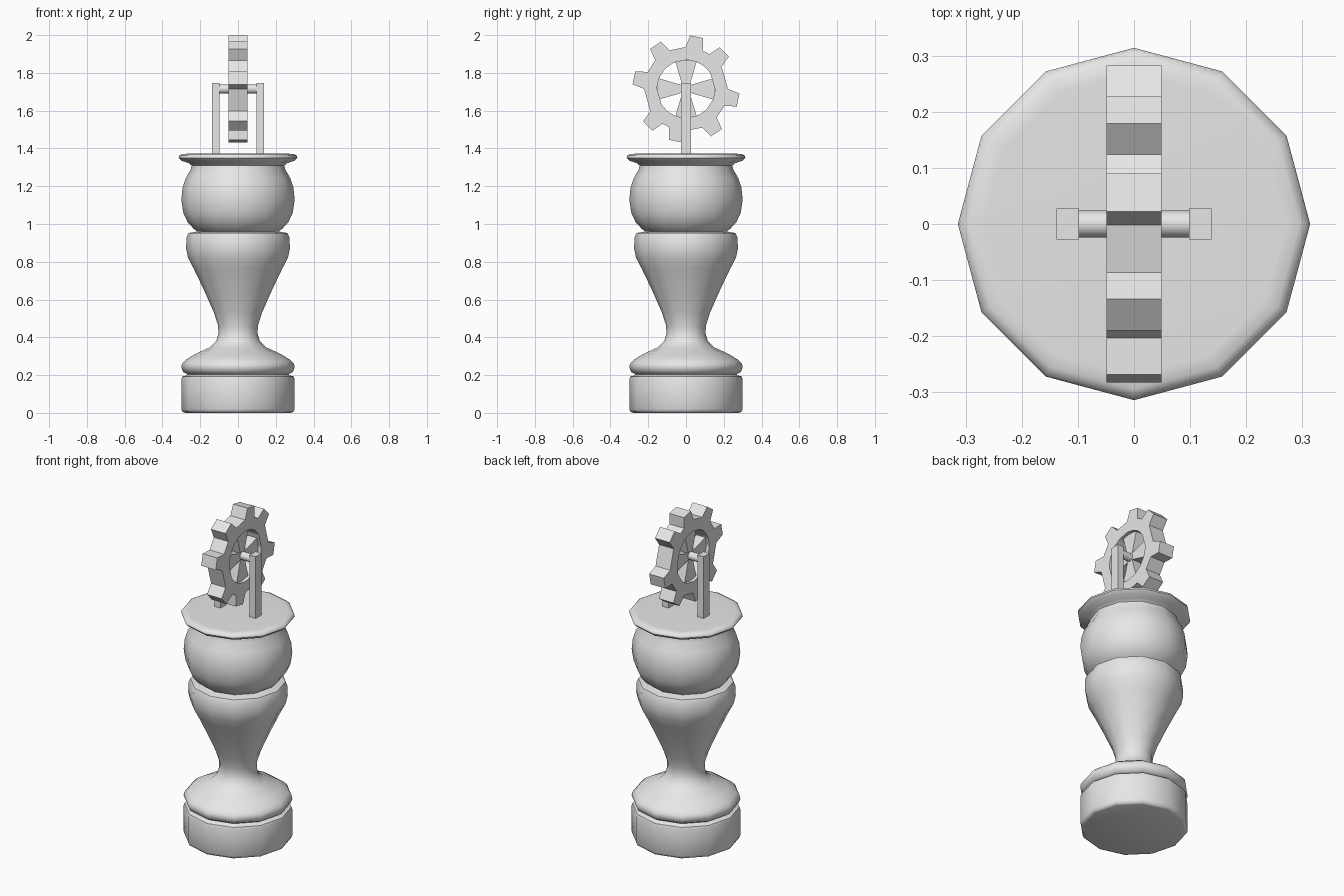
import bpy, bmesh
from math import sin, cos, pi, radians
from mathutils import Vector

old = bpy.data.objects.get("Cube")
if old:
    bpy.data.objects.remove(old, do_unlink=True)

grey = bpy.data.materials.new("light_grey")
grey.use_nodes = True
grey.diffuse_color = (0.8, 0.8, 0.8, 1)
grey.node_tree.nodes["Principled BSDF"].inputs["Base Color"].default_value = (0.8, 0.8, 0.8, 1)

AXLE_Z = 1.715


def finish(bm, name, smooth_angle=None):
    """Turn a bmesh into a named, shaded object."""
    bmesh.ops.recalc_face_normals(bm, faces=bm.faces)
    mesh = bpy.data.meshes.new(name)
    bm.to_mesh(mesh)
    bm.free()
    mesh.materials.append(grey)
    obj = bpy.data.objects.new(name, mesh)
    bpy.context.collection.objects.link(obj)
    if smooth_angle:
        mesh.shade_smooth()
        mesh.set_sharp_from_angle(angle=radians(smooth_angle))
    return obj


def lathe(name, profile, sides=12):
    """Revolve (radius, height) points about z and cap both ends."""
    bm = bmesh.new()
    rings = [[bm.verts.new((r * cos(2 * pi * i / sides), r * sin(2 * pi * i / sides), z))
              for i in range(sides)] for r, z in profile]
    for a, b in zip(rings, rings[1:]):
        for i in range(sides):
            j = (i + 1) % sides
            bm.faces.new((a[i], a[j], b[j], b[i]))
    bm.faces.new(rings[0])
    bm.faces.new(rings[-1])
    return finish(bm, name, 50)


def polar(r, degrees, x):
    """Point on a wheel whose axis is the x direction."""
    a = radians(degrees)
    return Vector((x, r * cos(a), AXLE_Z + r * sin(a)))


def box(name, size, centre):
    bm = bmesh.new()
    bmesh.ops.create_cube(bm, size=1)
    bmesh.ops.scale(bm, vec=size, verts=bm.verts)
    bmesh.ops.translate(bm, vec=centre, verts=bm.verts)
    return finish(bm, name)


# Turned pedestal: base drum, foot, waist, cup, globe and rim
lathe("pedestal", [
    (0.28, 0), (0.293, 0.005), (0.3, 0.02), (0.3, 0.18), (0.295, 0.193), (0.275, 0.198),
    (0.268, 0.204), (0.275, 0.209), (0.29, 0.216), (0.3, 0.24), (0.297, 0.26),
    (0.278, 0.28), (0.23, 0.31), (0.15, 0.347), (0.115, 0.38), (0.104, 0.42),
    (0.105, 0.46), (0.127, 0.53), (0.18, 0.65), (0.235, 0.765), (0.264, 0.82),
    (0.275, 0.87), (0.272, 0.93), (0.262, 0.952), (0.215, 0.961), (0.235, 0.975),
    (0.267, 1.01), (0.29, 1.06), (0.3, 1.13), (0.294, 1.19), (0.278, 1.24),
    (0.25, 1.29), (0.246, 1.31), (0.26, 1.322), (0.3, 1.335), (0.314, 1.35),
    (0.311, 1.362), (0.295, 1.371), (0.27, 1.372)])

# Toothed ring: four outline points per tooth, extruded across x
half = 0.049
outline = []
for tooth in (-12, 44, 78.5, 125, 168, 224, 258.5, 305):
    outline += [(0.222, tooth - 12), (0.284, tooth - 7), (0.284, tooth + 7), (0.222, tooth + 12)]
bm = bmesh.new()
loops = [[bm.verts.new(polar(r if outer else 0.153, a, x)) for r, a in outline]
         for outer, x in ((True, -half), (True, half), (False, half), (False, -half))]
for a, b in zip(loops, loops[1:] + loops[:1]):
    for i in range(len(outline)):
        j = (i + 1) % len(outline)
        bm.faces.new((a[i], a[j], b[j], b[i]))
finish(bm, "gear_ring")

# Four flared spokes
for k in range(4):
    bm = bmesh.new()
    corners = [(0.024, -50), (0.161, -21), (0.161, 21), (0.024, 50)]
    front, back = [[bm.verts.new(polar(r, a + 90 * k, x)) for r, a in corners]
                   for x in (-0.03, 0.03)]
    bm.faces.new(front)
    bm.faces.new(back)
    for i in range(4):
        j = (i + 1) % 4
        bm.faces.new((front[i], front[j], back[j], back[i]))
    finish(bm, "spoke_%d" % (k + 1))

# Axle between the posts
bm = bmesh.new()
caps = [[bm.verts.new(polar(0.024, 22.5 * i, x)) for i in range(16)] for x in (-0.105, 0.105)]
for i in range(16):
    j = (i + 1) % 16
    bm.faces.new((caps[0][i], caps[0][j], caps[1][j], caps[1][i]))
for cap in caps:
    bm.faces.new(cap)
finish(bm, "axle", 40)

# Upright posts
for side, s in (("left", 1), ("right", -1)):
    box(side + "_post", (0.04, 0.055, 0.39), (s * 0.118, 0, 1.552))
